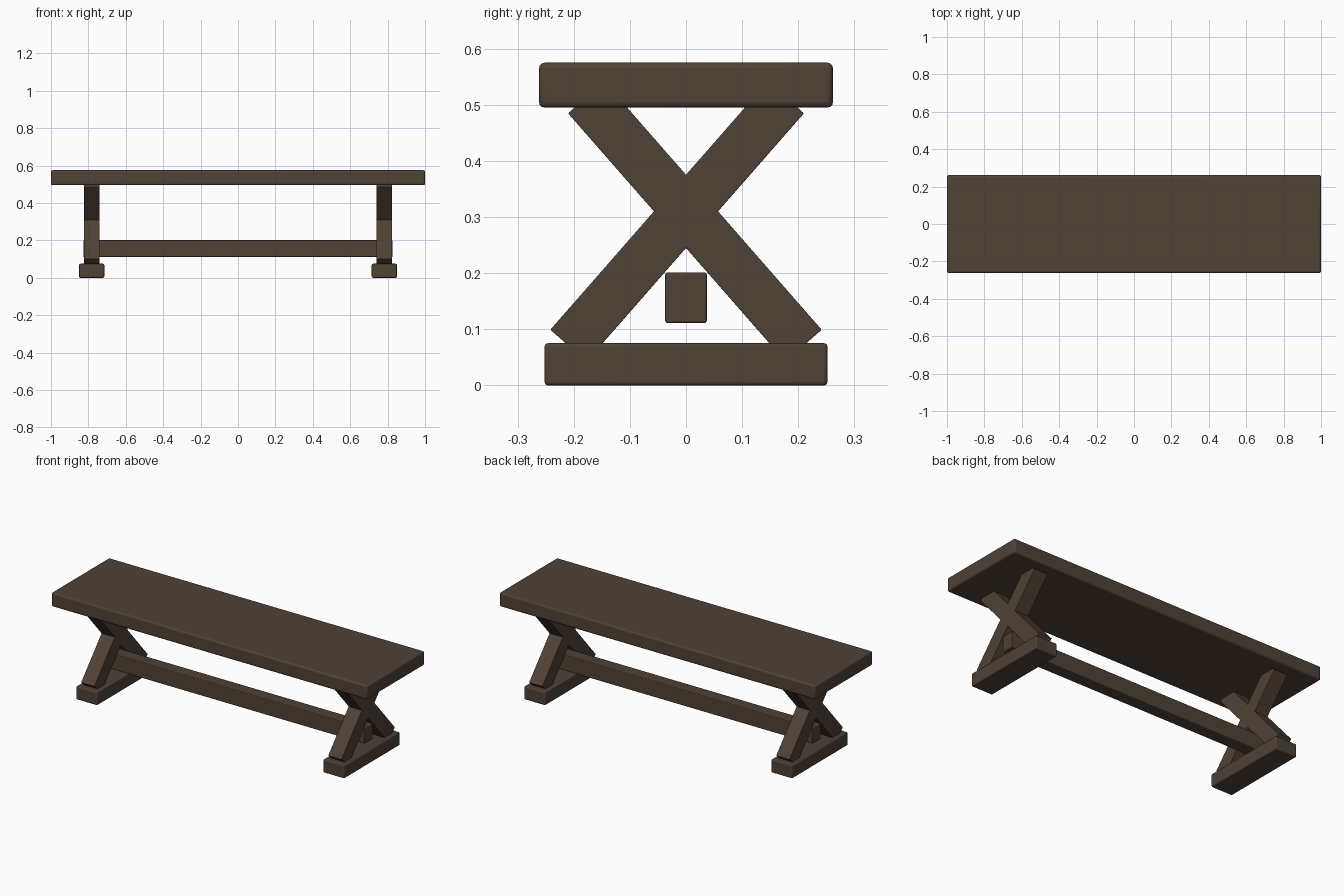
import bpy
import math

cube = bpy.data.objects.get("Cube")
if cube:
    bpy.data.objects.remove(cube, do_unlink=True)

# Dark stained wood
wood = bpy.data.materials.new("dark_brown_wood")
wood.use_nodes = True
color = (0.08, 0.054, 0.036, 1)
wood.diffuse_color = color
bsdf = wood.node_tree.nodes["Principled BSDF"]
bsdf.inputs["Base Color"].default_value = color
bsdf.inputs["Roughness"].default_value = 0.8


def beam(name, center, size, tilt=0, bevel=0.004):
    """Rounded-edge timber, tilted about the x axis."""
    bpy.ops.mesh.primitive_cube_add(size=1, location=center)
    obj = bpy.context.object
    obj.name = name
    obj.scale = size
    bpy.ops.object.transform_apply(location=False, rotation=False, scale=True)
    obj.rotation_euler.x = tilt
    obj.data.materials.append(wood)
    mod = obj.modifiers.new("rounded_edges", "BEVEL")
    mod.width = bevel
    mod.segments = 3
    bpy.ops.object.shade_smooth_by_angle(angle=math.radians(35))
    return obj


# Seat plank and lengthwise stretcher
beam("seat", (0, 0, 0.535), (2, 0.524, 0.08), bevel=0.01)
beam("stretcher", (0, 0, 0.156), (1.654, 0.074, 0.09))

# Each end: a foot with two crossed legs
LEAN = math.radians(41.2)
UPPER, LOWER = 0.27, 0.318     # leg lengths above and below the crossing
CROSS_Z = 0.31
shift = (UPPER - LOWER) / 2
for side, x in (("left", 0.782), ("right", -0.782)):
    beam(side + "_foot", (x, 0, 0.0375), (0.134, 0.504, 0.075), bevel=0.006)
    for end, s in (("front", 1), ("back", -1)):
        center = (x, -s * shift * math.sin(LEAN),
                  CROSS_Z + shift * math.cos(LEAN))
        beam(f"{side}_{end}_cross_leg", center,
             (0.085, 0.086, UPPER + LOWER), tilt=s * LEAN, bevel=0.002)
